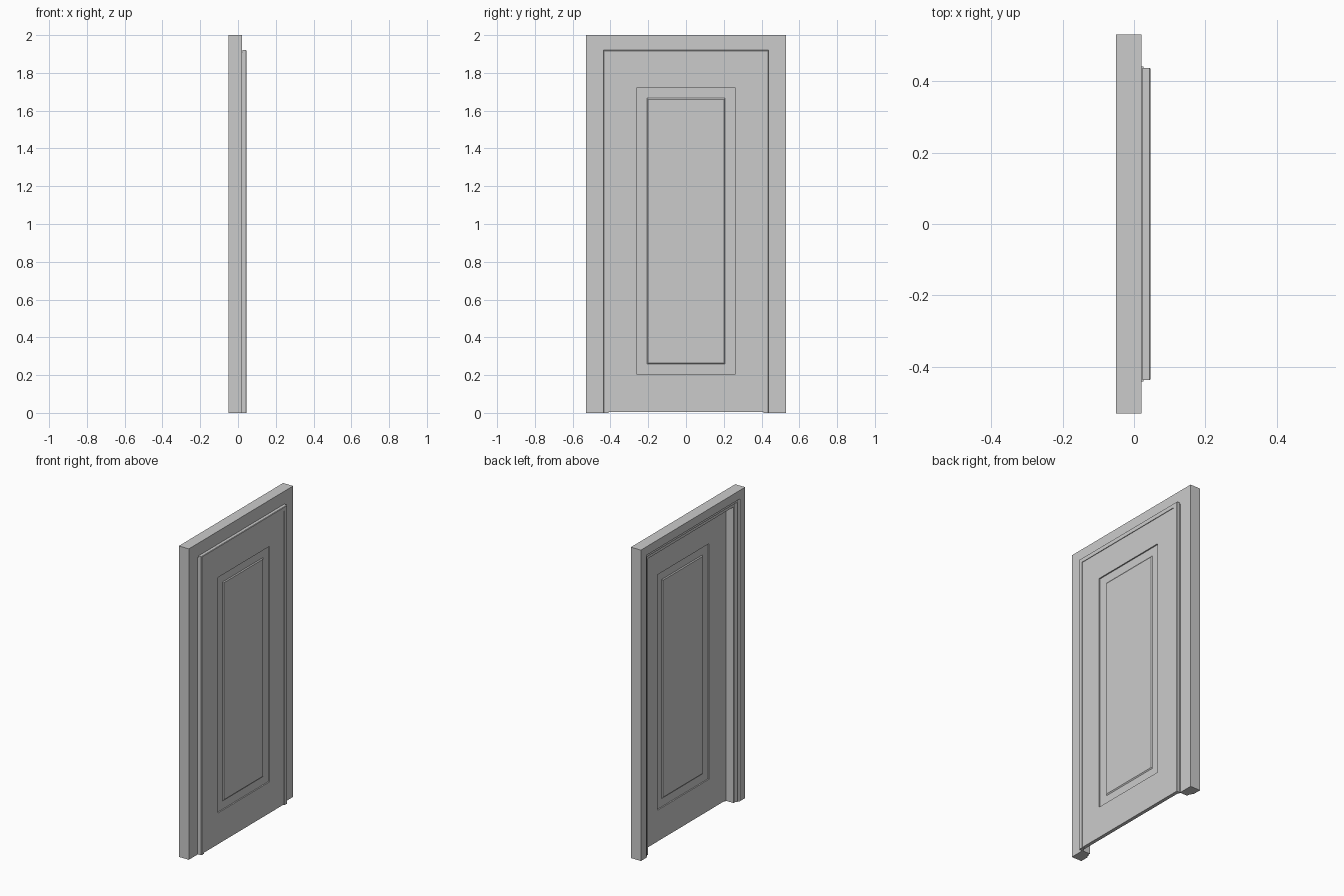
import bpy

if "Cube" in bpy.data.objects:
    bpy.data.objects.remove(bpy.data.objects["Cube"])


def make_object(name, verts, faces):
    mesh = bpy.data.meshes.new(name)
    mesh.from_pydata(verts, [], faces)
    mesh.update()
    obj = bpy.data.objects.new(name, mesh)
    bpy.context.collection.objects.link(obj)
    return obj


def sweep_arch(name, profile, half, top):
    """Sweep a closed (x, inset) profile up, across and down with mitred corners."""
    verts, faces, n = [], [], len(profile)
    for sy, at_top in ((-1, 0), (-1, 1), (1, 1), (1, 0)):
        for x, inset in profile:
            verts.append((x, sy * (half - inset), top - inset if at_top else 0.0))
    for s in range(3):
        for i in range(n):
            j = (i + 1) % n
            faces.append((s * n + i, s * n + j, s * n + n + j, s * n + n + i))
    faces.append(tuple(reversed(range(n))))
    faces.append(tuple(range(3 * n, 4 * n)))
    return make_object(name, verts, faces)


def ring_stack(name, rings):
    """Bridge rectangles (x, half width, bottom, top), capped at both ends."""
    verts, faces = [], []
    for x, w, z0, z1 in rings:
        verts += [(x, -w, z0), (x, w, z0), (x, w, z1), (x, -w, z1)]
    for r in range(len(rings) - 1):
        for i in range(4):
            j = (i + 1) % 4
            faces.append((4 * r + i, 4 * r + j, 4 * r + 4 + j, 4 * r + 4 + i))
    faces.append((3, 2, 1, 0))
    last = 4 * (len(rings) - 1)
    faces.append((last, last + 1, last + 2, last + 3))
    return make_object(name, verts, faces)


# Outer frame, plain on the +x side and stepped moulding on the -x side
frame = sweep_arch("door_frame", [
    (0.021, 0.0), (-0.05, 0.0), (-0.05, 0.055), (-0.042, 0.06),
    (-0.042, 0.073), (-0.034, 0.078), (-0.034, 0.095), (0.021, 0.095)], 0.53, 2.0)

# Thin raised trim around the door leaf
trim = sweep_arch("leaf_trim", [
    (0.043, 0.0), (0.024, 0.0), (0.024, 0.028), (0.046, 0.028), (0.046, 0.003)],
    0.437, 1.92)

# Door leaf with a recessed, raised-field panel on both faces
field = [(0.0, 0.425, 0.004, 1.908), (0.0, 0.262, 0.205, 1.72),
         (0.008, 0.262, 0.205, 1.72), (0.008, 0.207, 0.258, 1.667),
         (0.003, 0.2, 0.265, 1.66)]
front_x, back_x = 0.042, 0.02
back = [(back_x + d, w, a, b) for d, w, a, b in reversed(field)]
front = [(front_x - d, w, a, b) for d, w, a, b in field]
leaf = ring_stack("door_leaf", back + front)

# Thin seal closing the joint between leaf and frame
seal = sweep_arch("door_seal", [
    (0.026, 0.09), (0.019, 0.09), (0.019, 0.107), (0.026, 0.107)], 0.53, 2.0)

# Consistent outward normals
import bmesh
for obj in (frame, trim, leaf, seal):
    bm = bmesh.new()
    bm.from_mesh(obj.data)
    bmesh.ops.recalc_face_normals(bm, faces=bm.faces)
    bm.to_mesh(obj.data)
    bm.free()
